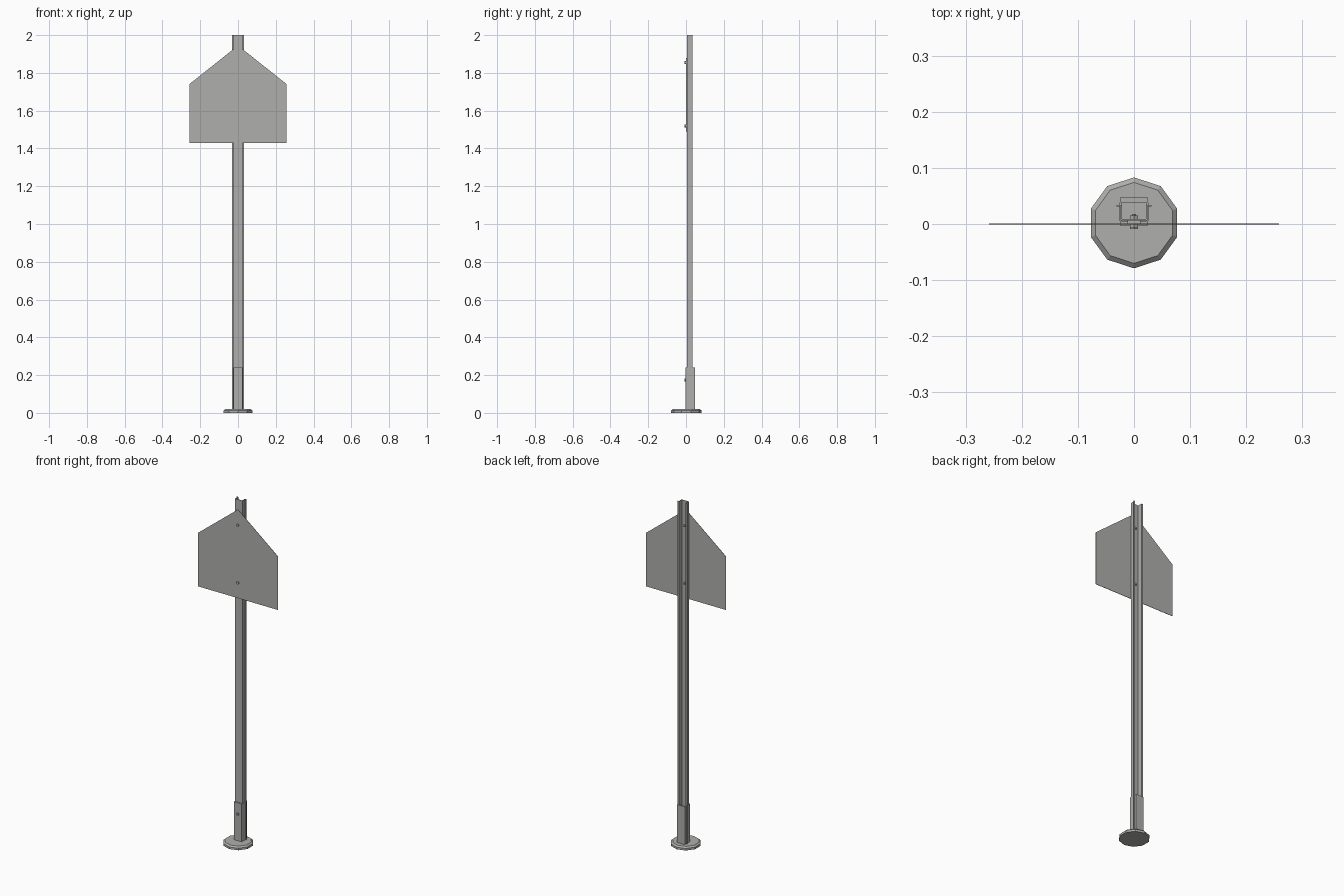
import bpy, bmesh, math
from mathutils import Matrix

cube = bpy.data.objects.get("Cube")
if cube:
    bpy.data.objects.remove(cube, do_unlink=True)

# Single galvanised grey
grey = bpy.data.materials.new("galvanised_grey")
grey.use_nodes = True
color = (0.43, 0.43, 0.42, 1)
grey.diffuse_color = color
grey.node_tree.nodes["Principled BSDF"].inputs["Base Color"].default_value = color


def finish(name, bm):
    bmesh.ops.recalc_face_normals(bm, faces=bm.faces)
    mesh = bpy.data.meshes.new(name)
    bm.to_mesh(mesh)
    bm.free()
    mesh.materials.append(grey)
    obj = bpy.data.objects.new(name, mesh)
    bpy.context.collection.objects.link(obj)
    return obj


def extrude(name, points, offset):
    bm = bmesh.new()
    face = bm.faces.new([bm.verts.new(p) for p in points])
    new = bmesh.ops.extrude_face_region(bm, geom=[face])["geom"]
    bmesh.ops.translate(bm, vec=offset, verts=[v for v in new if isinstance(v, bmesh.types.BMVert)])
    return finish(name, bm)


def mirrored(half):
    return half + [(-x, y) for x, y in reversed(half)]


def box(name, x, y, z):
    points = [(x[0], y[0], z[0]), (x[1], y[0], z[0]), (x[1], y[1], z[0]), (x[0], y[1], z[0])]
    return extrude(name, points, (0, 0, z[1] - z[0]))


def bolt_part(name, radius, y0, y1, z):
    bm = bmesh.new()
    place = Matrix.Translation((0, (y0 + y1) / 2, z)) @ Matrix.Rotation(math.pi / 2, 4, "X")
    bmesh.ops.create_cone(bm, cap_ends=True, segments=6, radius1=radius, radius2=radius,
                          depth=y1 - y0, matrix=place)
    return finish(name, bm)


# Ten-sided foot with chamfered upper rim
bm = bmesh.new()
bmesh.ops.create_circle(bm, cap_ends=True, segments=10, radius=0.081,
                        matrix=Matrix.Translation((0, 0.002, 0)))
for rise, scale in ((0.012, 1), (0.008, 0.89)):
    top = max(bm.faces, key=lambda f: f.calc_center_median().z)
    out = bmesh.ops.extrude_face_region(bm, geom=[top])["geom"]
    bmesh.ops.delete(bm, geom=[top], context="FACES_ONLY")
    verts = [v for v in out if isinstance(v, bmesh.types.BMVert)]
    bmesh.ops.translate(bm, vec=(0, 0, rise), verts=verts)
    bmesh.ops.scale(bm, vec=(scale, scale, 1), verts=verts,
                    space=Matrix.Translation((0, -0.002, 0)))
bottom = [f for f in bm.faces if f.calc_center_median().z < 0.001]
if not bottom:
    bm.faces.new([v for v in bm.verts if v.co.z < 0.001])
finish("foot_plate", bm)

# Hat-section post, open toward the back
section = mirrored([(0.024, 0.006), (0.024, 0.031), (0.031, 0.031), (0.031, 0.034),
                    (0.021, 0.034), (0.021, 0.009)])
# Reorder so the outline runs outside first, then inside
outer = [(0.024, 0.006), (0.024, 0.031), (0.031, 0.031), (0.031, 0.034), (0.021, 0.034), (0.021, 0.009)]
section = outer + [(-x, y) for x, y in reversed(outer)]
extrude("post", [(x, y, 0.02) for x, y in section], (0, 0, 1.98))

# Square sleeve made from four walls
sleeve_z = (0.018, 0.24)
box("sleeve_front", (-0.025, 0.025), (-0.003, 0.005), sleeve_z)
box("sleeve_back", (-0.025, 0.025), (0.038, 0.047), sleeve_z)
for side, s in (("left", 1), ("right", -1)):
    box("sleeve_" + side, sorted((s * 0.0225, s * 0.0255)), (0.005, 0.038), sleeve_z)

# House-shaped sign panel and its backing strip
outline = [(-0.258, 1.43), (0.258, 1.43), (0.258, 1.74), (0, 1.945), (-0.258, 1.74)]
extrude("sign_panel", [(x, -0.001, z) for x, z in outline], (0, 0.002, 0))
box("backing_strip", (-0.012, 0.012), (0.001, 0.006), (1.49, 1.88))

# Bolts for the panel and sleeve
for name, z, front in (("upper", 1.855, -0.001), ("lower", 1.52, -0.001), ("sleeve", 0.175, -0.003)):
    bolt_part(name + "_bolt_head", 0.008, front - 0.006, front, z)
    bolt_part(name + "_bolt_shaft", 0.004, front, 0.018, z)
    bolt_part(name + "_bolt_nut", 0.008, 0.009, 0.015, z)
